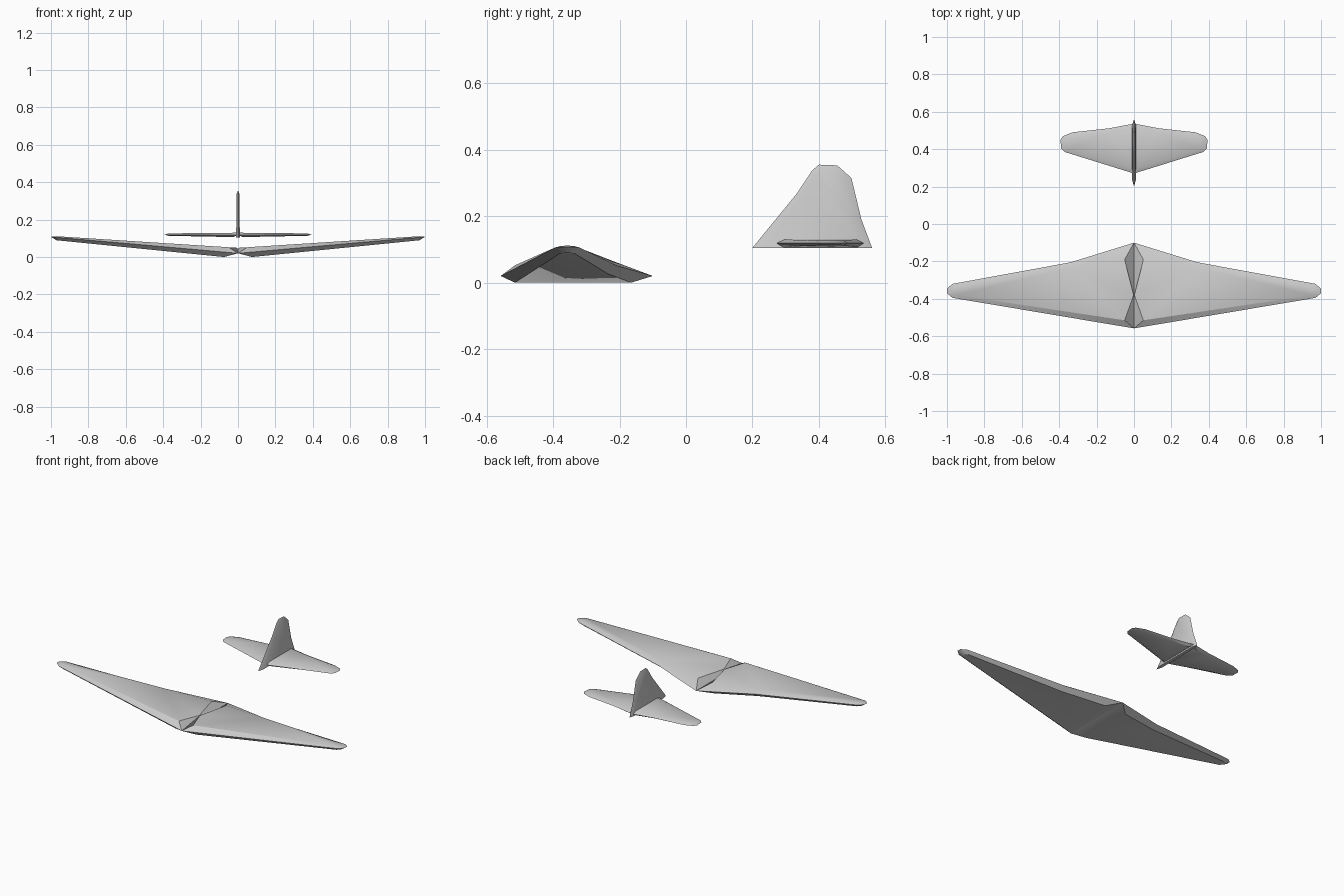
import bpy, bmesh
from mathutils import Vector

if "Cube" in bpy.data.objects:
    bpy.data.objects.remove(bpy.data.objects["Cube"])


def skin(name, rings, mirror=True):
    """Bevelled plate: upper ring, rim and lower ring with matching point counts."""
    bm = bmesh.new()
    loops = [[bm.verts.new(p) for p in r] for r in rings]
    n = len(loops[0])
    bm.faces.new(loops[0])
    bm.faces.new(loops[-1][::-1])
    for a, b in zip(loops, loops[1:]):
        for i in range(n):
            j = (i + 1) % n
            bm.faces.new((a[i], b[i], b[j], a[j]))
    bmesh.ops.triangulate(bm, faces=[f for f in bm.faces if len(f.verts) > 4])
    bmesh.ops.recalc_face_normals(bm, faces=bm.faces)
    me = bpy.data.meshes.new(name)
    bm.to_mesh(me)
    bm.free()
    ob = bpy.data.objects.new(name, me)
    bpy.context.collection.objects.link(ob)
    if mirror:
        m = ob.modifiers.new("mirror", 'MIRROR')
        m.use_mirror_merge = False
    bpy.ops.object.select_all(action='DESELECT')
    ob.select_set(True)
    bpy.context.view_layer.objects.active = ob
    bpy.ops.object.shade_smooth_by_angle(angle=0.5)
    return ob


def lift(pts, base, slope):
    # plan outline placed on a plane that rises towards the tip
    return [(x, y, base + slope * x) for x, y in pts]


# Main wing: raised tips, notched root
rim = [(0, -.558), (.97, -.395), (1, -.37), (1, -.345), (.97, -.32),
       (.34, -.205), (0, -.10), (0, -.38)]
top = [(.05, -.515), (.95, -.38), (.97, -.365), (.97, -.35), (.95, -.335),
       (.34, -.235), (.05, -.19), (0.002, -.38)]
low = [(.075, -.515), (.95, -.38), (.97, -.365), (.97, -.35), (.95, -.335),
       (.34, -.235), (.075, -.165), (.075, -.38)]
skin("main_wing", [lift(top, .049, .064), lift(rim, .02, .088), lift(low, -.0075, .1)])

# Horizontal tailplane
rim = [(0, .27), (.37, .385), (.39, .405), (.393, .45), (.38, .47),
       (.33, .49), (.13, .512), (0, .537)]
top = [(.003, .295), (.35, .398), (.37, .412), (.37, .445), (.36, .458),
       (.32, .474), (.13, .494), (.003, .515)]
low = [(max(x, .025), y) for x, y in top]
skin("tailplane", [lift(top, .13, -.01), lift(rim, .119, 0), lift(low, .106, .02)])

# Vertical fin, thin and bevelled around the edge
rim = [(.20, .105), (.335, .27), (.38, .338), (.40, .355), (.455, .353),
       (.498, .315), (.528, .19), (.56, .105)]
face = [(.235, .105), (.348, .26), (.392, .325), (.405, .338), (.448, .337),
        (.482, .305), (.508, .19), (.532, .105)]


def side(sign):
    return [(sign * (.01 - .012 * (z - .105)), y, z) for y, z in face]


skin("tail_fin", [side(1), [(0, y, z) for y, z in rim], side(-1)], mirror=False)
